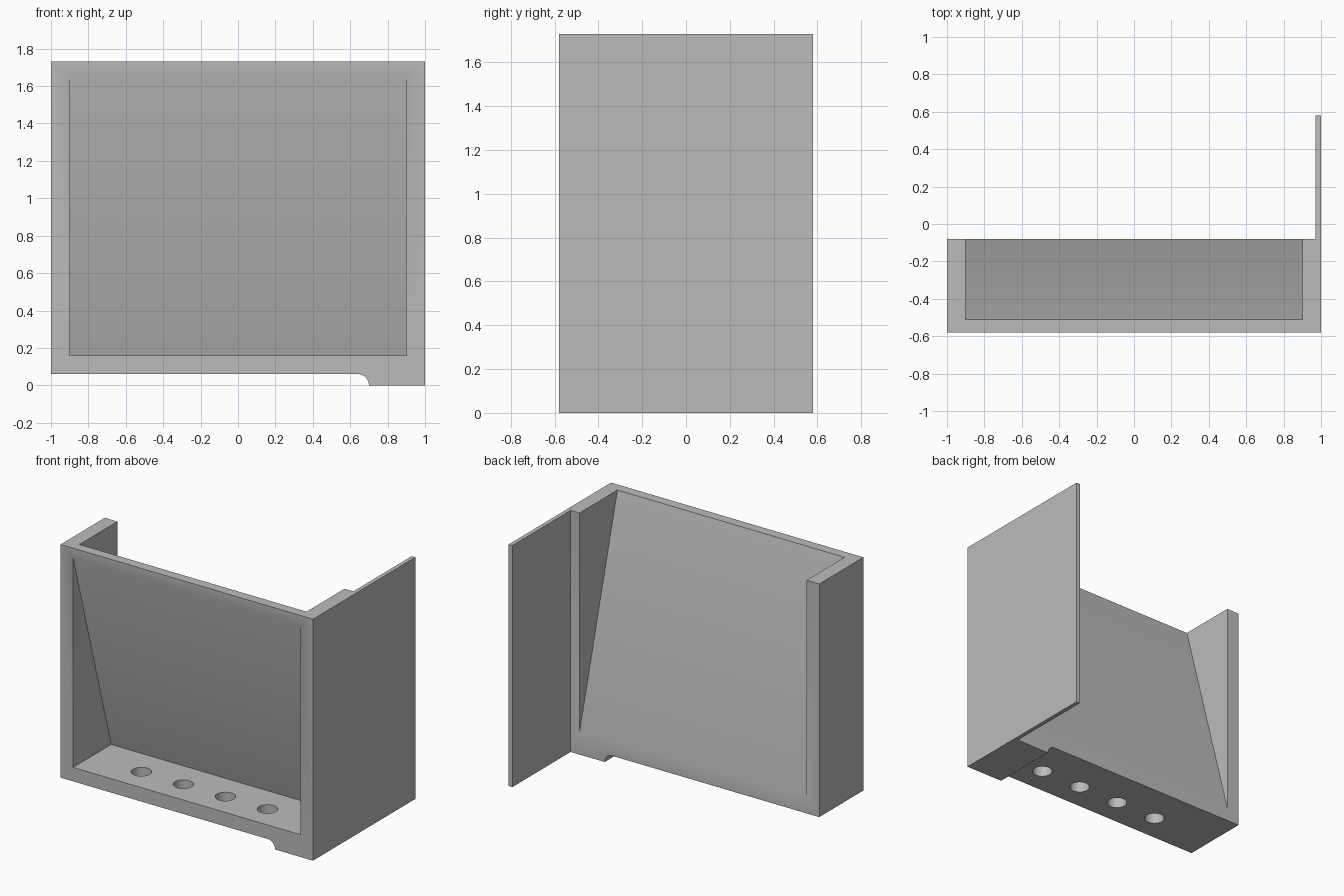
import bpy
import bmesh
from math import sin, cos, pi
from mathutils import Vector

old = bpy.data.objects.get("Cube")
if old:
    bpy.data.objects.remove(old, do_unlink=True)

grey = bpy.data.materials.new("plain grey")
grey.use_nodes = True
grey.diffuse_color = (0.5, 0.5, 0.5, 1)
grey.node_tree.nodes["Principled BSDF"].inputs["Base Color"].default_value = (0.5, 0.5, 0.5, 1)


def prism(name, points, move):
    """Solid made by sweeping a closed 3D outline along a vector."""
    bm = bmesh.new()
    face = bm.faces.new([bm.verts.new(p) for p in points])
    swept = bmesh.ops.extrude_face_region(bm, geom=[face])["geom"]
    bmesh.ops.translate(bm, vec=Vector(move),
                        verts=[v for v in swept if isinstance(v, bmesh.types.BMVert)])
    bmesh.ops.recalc_face_normals(bm, faces=bm.faces)
    mesh = bpy.data.meshes.new(name)
    bm.to_mesh(mesh)
    bm.free()
    mesh.materials.append(grey)
    obj = bpy.data.objects.new(name, mesh)
    bpy.context.collection.objects.link(obj)
    return obj


def cut(target, cutter):
    """Subtract the cutter, bake the result and drop the cutter."""
    mod = target.modifiers.new("cut", "BOOLEAN")
    mod.operation = "DIFFERENCE"
    mod.solver = "EXACT"
    mod.object = cutter
    cutter.hide_render = True
    bpy.context.view_layer.objects.active = target
    bpy.ops.object.modifier_apply(modifier=mod.name)
    bpy.data.objects.remove(cutter, do_unlink=True)


FRONT, REAR, BACK, TOP, BASE = -0.58, -0.08, 0.58, 1.73, 0.06
INNER = 0.9

# Frame with a foot under its left end, joined by a rounded notch
notch = [(0.64 + 0.06 * sin(a), 0.06 * cos(a)) for a in (pi / 2 * i / 10 for i in range(11))]
outline = [(-1, TOP), (-1, BASE)] + notch + [(1, 0), (1, TOP)]
frame = prism("frame", [(x, FRONT, z) for x, z in outline], (0, REAR - FRONT, 0))

# Wedge pockets in front of and behind the slanted panel
front_pocket = [(-0.15, 0.16), (-0.63, 1.834), (-0.7, 1.834), (-0.7, 0.16)]
back_pocket = [(-0.537, 1.83), (-0.053, 0.06), (0.1, 0.06), (0.1, 1.83)]
for name, profile in (("front_pocket", front_pocket), ("back_pocket", back_pocket)):
    cut(frame, prism(name, [(-INNER, y, z) for y, z in profile], (2 * INNER, 0, 0)))

# Row of round holes through the floor
for i in range(4):
    x = -0.5 + i / 3
    ring = [(x + 0.067 * cos(a), -0.38 + 0.067 * sin(a), 0.01)
            for a in (2 * pi * k / 40 for k in range(40))]
    cut(frame, prism("hole", ring, (0, 0, 0.2)))

# Thin side plate reaching backwards
side = [(0.97, REAR), (1, REAR), (1, BACK), (0.97, BACK)]
plate = prism("side_plate", [(x, y, 0) for x, y in side], (0, 0, TOP))

for obj in (frame, plate):
    bpy.ops.object.select_all(action="DESELECT")
    obj.select_set(True)
    bpy.context.view_layer.objects.active = obj
    bpy.ops.object.shade_smooth_by_angle(angle=0.5)
